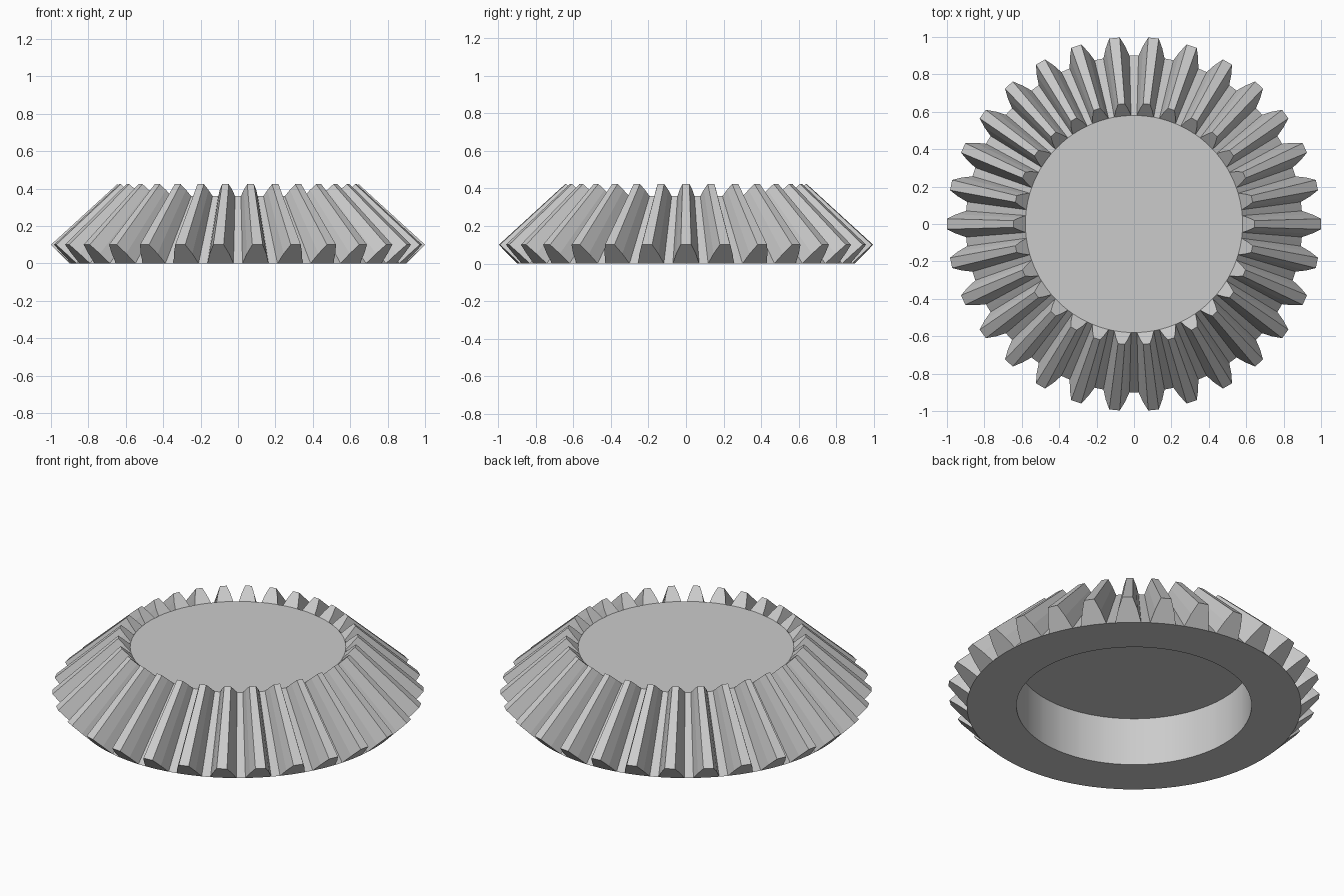
import bpy, bmesh, math

if "Cube" in bpy.data.objects:
    bpy.data.objects.remove(bpy.data.objects["Cube"])

TEETH = 30
APEX = 1.012            # height of the cone apex that all teeth point to
INNER = 0.645           # scale of the small end of the teeth
HOLE_R, HOLE_Z = 0.633, 0.285
PITCH = 2 * math.pi / TEETH

# tooth outline at the large end: radius, half width
BASE, MID, TIP = (0.9, 0.07), (0.952, 0.052), (1.0, 0.028)

grey = bpy.data.materials.new("light grey")
grey.diffuse_color = (0.6, 0.6, 0.6, 1)
grey.use_nodes = True
grey.node_tree.nodes["Principled BSDF"].inputs["Base Color"].default_value = grey.diffuse_color

bm = bmesh.new()


def pair(r, angle):
    """Vertex on the large end and its copy on the small end."""
    x, y, z = r * math.cos(angle), r * math.sin(angle), r - 0.9
    return (bm.verts.new((x, y, z)),
            bm.verts.new((x * INNER, y * INNER, APEX + (z - APEX) * INNER)))


# toothed rim: outline runs around the gear, base ring closes each tooth
rim, ring, angles = [], [], []
for i in range(TEETH):
    a = i * PITCH
    h = [w / r for r, w in (BASE, MID, TIP)]
    left = pair(BASE[0], a - h[0])
    centre = pair(BASE[0], a)
    right = pair(BASE[0], a + h[0])
    gap = pair(BASE[0], a + PITCH / 2)
    flank = [left, pair(MID[0], a - h[1]), pair(TIP[0], a - h[2]),
             pair(TIP[0], a + h[2]), pair(MID[0], a + h[1]), right]
    rim += flank + [gap]
    ring += [left, centre, right, gap]
    angles += [a - h[0], a, a + h[0], a + PITCH / 2]
    # tooth end faces
    bm.faces.new([p[0] for p in flank] + [centre[0]])
    bm.faces.new([p[1] for p in flank] + [centre[1]])

for p, q in zip(rim, rim[1:] + rim[:1]):
    bm.faces.new((p[0], q[0], q[1], p[1]))

# flat top
bm.faces.new([p[1] for p in ring])

# underside ring and blind round recess
low = [bm.verts.new((HOLE_R * math.cos(a), HOLE_R * math.sin(a), 0)) for a in angles]
high = [bm.verts.new((HOLE_R * math.cos(a), HOLE_R * math.sin(a), HOLE_Z)) for a in angles]
n = len(ring)
for i in range(n):
    j = (i + 1) % n
    bm.faces.new((ring[i][0], ring[j][0], low[j], low[i]))
    bm.faces.new((low[i], low[j], high[j], high[i])).smooth = True
bm.faces.new(high)

bmesh.ops.recalc_face_normals(bm, faces=bm.faces)
# keep the recess rims sharp
for e in bm.edges:
    if len(e.link_faces) == 2 and e.calc_face_angle() > math.radians(30):
        e.smooth = False

mesh = bpy.data.meshes.new("bevel_gear")
bm.to_mesh(mesh)
bm.free()
mesh.materials.append(grey)
gear = bpy.data.objects.new("bevel_gear", mesh)
bpy.context.collection.objects.link(gear)
